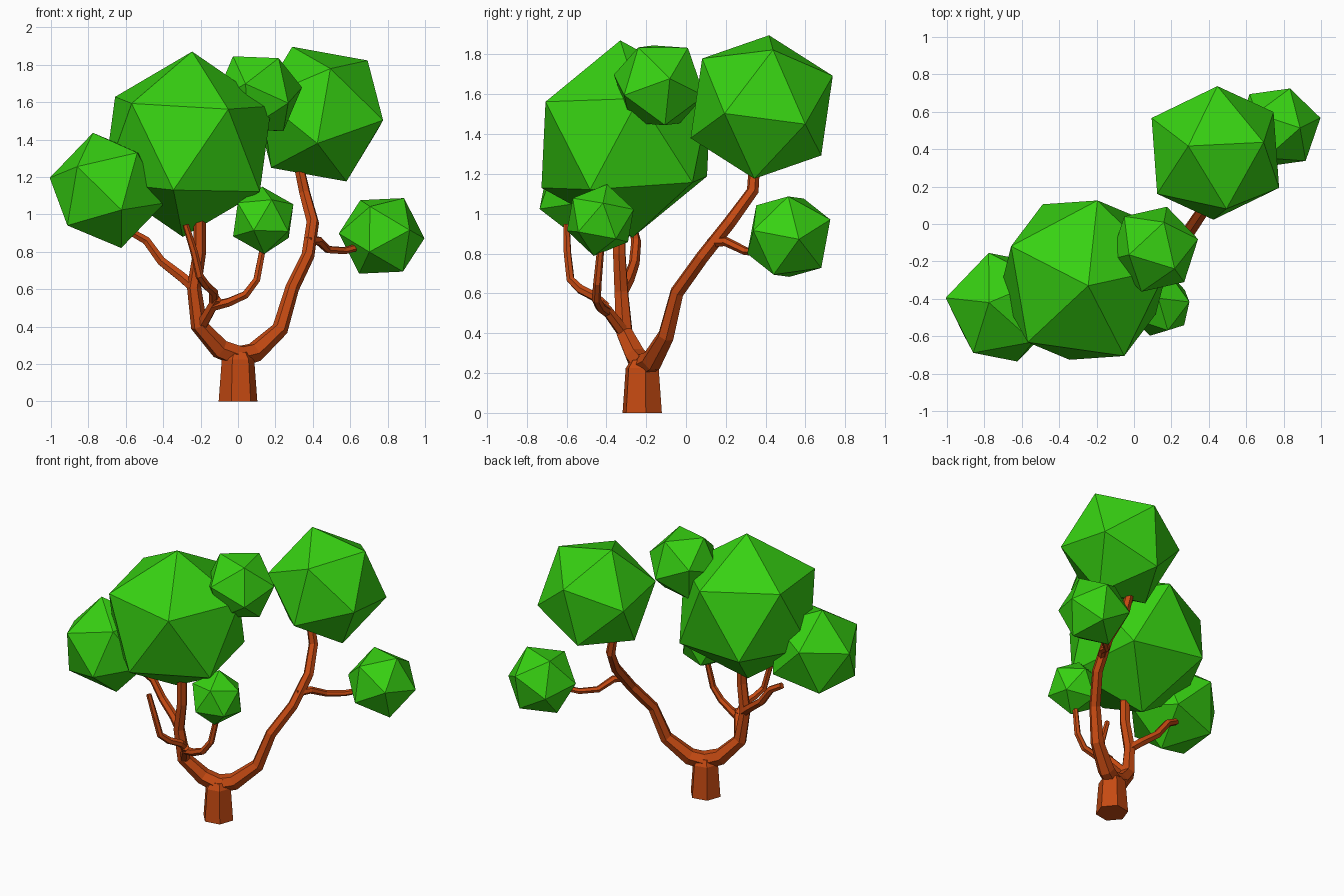
import bpy, bmesh, math
from mathutils import Vector, Matrix

if "Cube" in bpy.data.objects:
    bpy.data.objects.remove(bpy.data.objects["Cube"])


def material(name, rgb):
    m = bpy.data.materials.new(name)
    m.diffuse_color = (*rgb, 1)
    m.use_nodes = True
    m.node_tree.nodes["Principled BSDF"].inputs["Base Color"].default_value = m.diffuse_color
    return m


BARK = material("orange brown bark", (0.56, 0.068, 0.006))
LEAF = material("bright green leaves", (0.038, 0.64, 0.006))


def finish(bm, name, mat):
    bmesh.ops.recalc_face_normals(bm, faces=bm.faces)
    me = bpy.data.meshes.new(name)
    bm.to_mesh(me)
    bm.free()
    me.materials.append(mat)
    ob = bpy.data.objects.new(name, me)
    bpy.context.collection.objects.link(ob)
    return ob


def limb(name, points, sides=6, turn=10):
    """Flat-sided tapered tube through (x, y, z, radius) points."""
    bm = bmesh.new()
    pos = [Vector(p[:3]) for p in points]
    side = Vector((1, 0, 0))
    if abs((pos[1] - pos[0]).normalized().x) > 0.8:
        side = Vector((0, 1, 0))
    rings = []
    for i, p in enumerate(pos):
        t = Vector()
        if i > 0:
            t += (p - pos[i - 1]).normalized()
        if i < len(pos) - 1:
            t += (pos[i + 1] - p).normalized()
        t.normalize()
        side = (side - t * side.dot(t)).normalized()
        up = t.cross(side)
        ring = []
        for k in range(sides):
            a = math.radians(turn) + math.tau * k / sides
            ring.append(bm.verts.new(p + points[i][3] * (side * math.cos(a) + up * math.sin(a))))
        rings.append(ring)
    for a, b in zip(rings, rings[1:]):
        for k in range(sides):
            n = (k + 1) % sides
            bm.faces.new((a[k], a[n], b[n], b[k]))
    bm.faces.new(rings[0][::-1])
    bm.faces.new(rings[-1])
    return finish(bm, name, BARK)


def leaf_ball(name, center, radius, pole, ring):
    """Icosahedron turned so one corner points along pole and a neighbour towards ring."""
    z = Vector(pole).normalized()
    x = Vector(ring)
    x = (x - z * x.dot(z)).normalized()
    rot = Matrix((x, z.cross(x), z)).transposed().to_4x4()
    bm = bmesh.new()
    bmesh.ops.create_icosphere(bm, subdivisions=1, radius=radius,
                               matrix=Matrix.Translation(center) @ rot)
    # the upper ring of the primitive has a corner on its local +x axis
    return finish(bm, name, LEAF)


# Trunk and the two main arms of the fork
limb("trunk", [(0, -.22, 0, .105), (0, -.22, .225, .088), (0, -.22, .265, .06)])
limb("right_main_branch", [
    (-.02, -.225, .235, .06), (.09, -.17, .262, .056), (.225, -.10, .387, .044),
    (.29, -.045, .606, .037), (.374, .08, .78, .035), (.40, .22, .957, .034),
    (.357, .335, 1.115, .031), (.325, .345, 1.26, .028)])
limb("left_main_branch", [
    (.02, -.215, .235, .06), (-.096, -.25, .28, .056), (-.208, -.31, .405, .046),
    (-.235, -.325, .61, .038), (-.205, -.335, .80, .035), (-.205, -.335, .98, .033)])

# Smaller branches
limb("right_twig", [
    (.375, .12, .855, .026), (.43, .20, .86, .024), (.48, .30, .812, .021),
    (.57, .38, .806, .02), (.68, .45, .835, .018)])
limb("left_twig", [
    (-.235, -.32, .61, .032), (-.30, -.29, .665, .03), (-.41, -.26, .75, .027),
    (-.49, -.25, .86, .025), (-.57, -.26, .905, .022)])
limb("front_stem", [(-.20, -.31, .40, .034), (-.13, -.40, .52, .028), (-.11, -.43, .55, .024)])
limb("front_right_twig", [
    (-.13, -.40, .51, .027), (-.05, -.43, .53, .025), (.04, -.45, .57, .023),
    (.10, -.445, .65, .021), (.135, -.428, .83, .018)])
limb("front_left_twig", [
    (-.13, -.40, .53, .026), (-.13, -.46, .585, .025), (-.17, -.53, .62, .024),
    (-.205, -.58, .67, .022), (-.235, -.595, .80, .02), (-.28, -.60, .945, .017)])

# Leaf clumps
leaf_ball("large_left_leaves", (-.27, -.30, 1.375), .497, (.025, -.03, .495), (.215, -.40, .185))
leaf_ball("large_right_leaves", (.435, .38, 1.536), .39, (-.145, .037, .36), (.055, -.295, .249))
leaf_ball("top_middle_leaves", (.108, -.135, 1.645), .243, (-.138, -.03, .205), (.10, -.105, .20))
leaf_ball("far_left_leaves", (-.70, -.445, 1.128), .318, (-.075, .025, .305), (-.155, -.245, .11))
leaf_ball("small_front_leaves", (.135, -.43, .968), .183, (-.005, .033, .178), (.165, .013, .085))
leaf_ball("small_right_leaves", (.768, .516, .885), .235, (.227, .051, -.013), (.12, -.003, .205))
